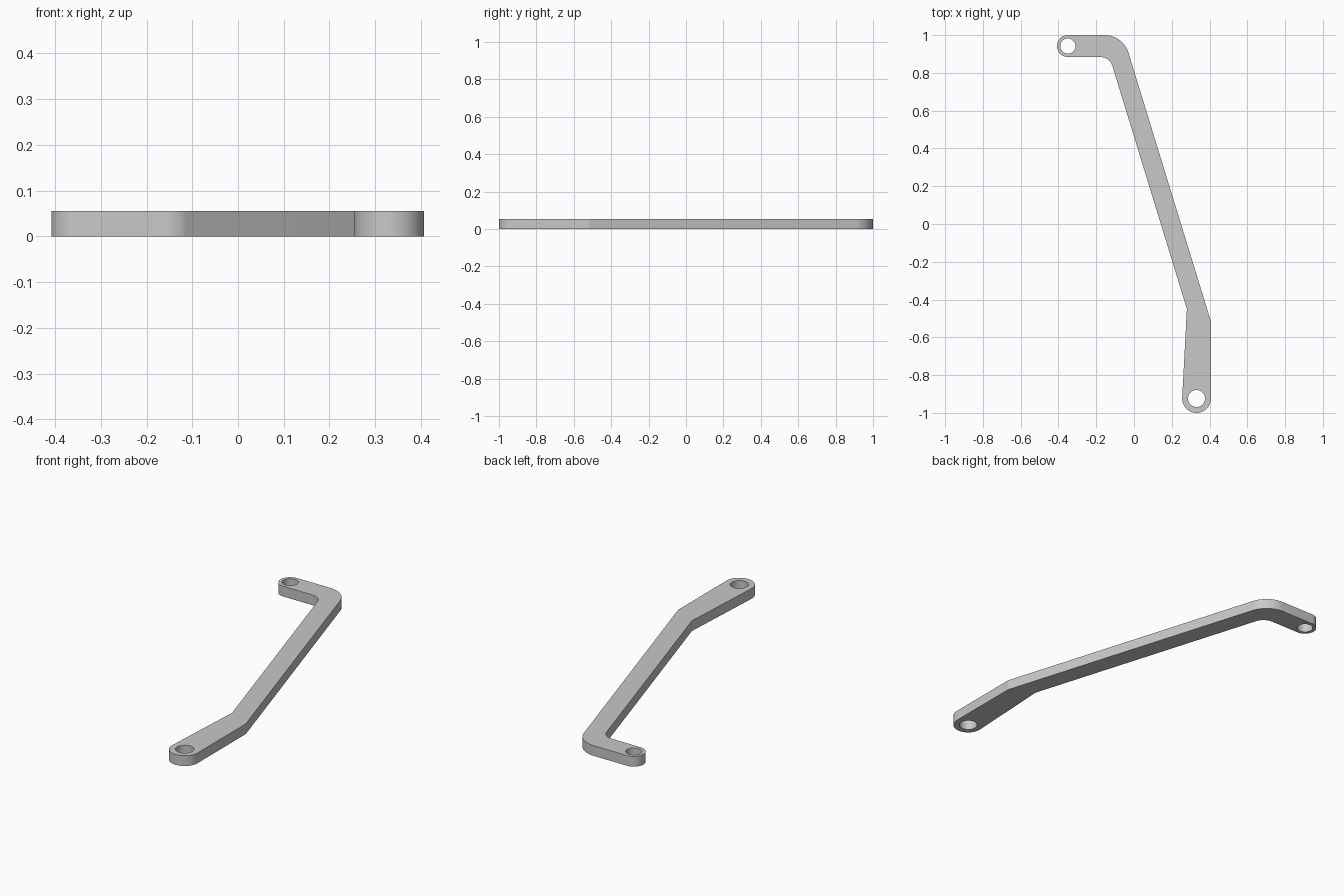
import bpy
import bmesh
import math
from mathutils import Vector

THICKNESS = 0.055

if "Cube" in bpy.data.objects:
    bpy.data.objects.remove(bpy.data.objects["Cube"], do_unlink=True)


def arc(centre, radius, start, end, steps):
    """Points along an arc, angles in degrees."""
    return [Vector((centre[0] + radius * math.cos(a), centre[1] + radius * math.sin(a), 0))
            for a in (math.radians(start + (end - start) * i / steps)
                      for i in range(steps + 1))]


def fillet(before, corner, after, radius, steps=12):
    """Round the corner between two straight edges."""
    p, c, q = (Vector((*v, 0)) for v in (before, corner, after))
    u, v = (p - c).normalized(), (q - c).normalized()
    half = u.angle(v) / 2
    centre = c + (u + v).normalized() * radius / math.sin(half)
    reach = radius / math.tan(half)
    a, b = c + u * reach - centre, c + v * reach - centre
    return [centre + a.lerp(b, i / steps).normalized() * radius for i in range(steps + 1)]


# Key points of the lever
upper_hole, lower_hole = (-0.35, 0.942), (0.331, -0.924)
upper_r, lower_r = 0.058, 0.076
outer_corner, inner_corner = (-0.058, 1.0), (-0.129, 0.884)
outer_knee, inner_knee = (0.407, -0.515), (0.28, -0.45)

# Outline: upper end, outer bend, lower end, inner bend
outline = arc(upper_hole, upper_r, 270, 90, 24)
outline += fillet((-0.35, 1.0), outer_corner, outer_knee, 0.13)
outline.append(Vector((*outer_knee, 0)))
outline += arc(lower_hole, lower_r, 0, -183, 24)
outline.append(Vector((*inner_knee, 0)))
outline += fillet(inner_knee, inner_corner, (-0.35, 0.884), 0.068)

loops = [outline,
         arc(upper_hole, 0.04, 0, 360, 40)[:-1],
         arc(lower_hole, 0.045, 0, 360, 40)[:-1]]

# Fill the profile around the holes and extrude it
bm = bmesh.new()
edges = []
for loop in loops:
    verts = [bm.verts.new(p) for p in loop]
    edges += [bm.edges.new((verts[i - 1], verts[i])) for i in range(len(verts))]
bmesh.ops.triangle_fill(bm, use_beauty=True, use_dissolve=False, edges=edges,
                        normal=(0, 0, 1))
extruded = bmesh.ops.extrude_face_region(bm, geom=bm.faces[:], use_keep_orig=True)
top = [g for g in extruded["geom"] if isinstance(g, bmesh.types.BMVert)]
bmesh.ops.translate(bm, verts=top, vec=(0, 0, THICKNESS))
bmesh.ops.recalc_face_normals(bm, faces=bm.faces[:])

mesh = bpy.data.meshes.new("lever_arm")
bm.to_mesh(mesh)
bm.free()
lever = bpy.data.objects.new("lever_arm", mesh)
bpy.context.collection.objects.link(lever)

# Plain grey material
grey = bpy.data.materials.new("plain_grey")
grey.use_nodes = True
colour = (0.58, 0.58, 0.58, 1)
grey.diffuse_color = colour
grey.node_tree.nodes["Principled BSDF"].inputs["Base Color"].default_value = colour
mesh.materials.append(grey)

# Smooth rounded walls, crisp rims
bpy.ops.object.select_all(action="DESELECT")
lever.select_set(True)
bpy.context.view_layer.objects.active = lever
bpy.ops.object.shade_smooth_by_angle(angle=math.radians(15))
